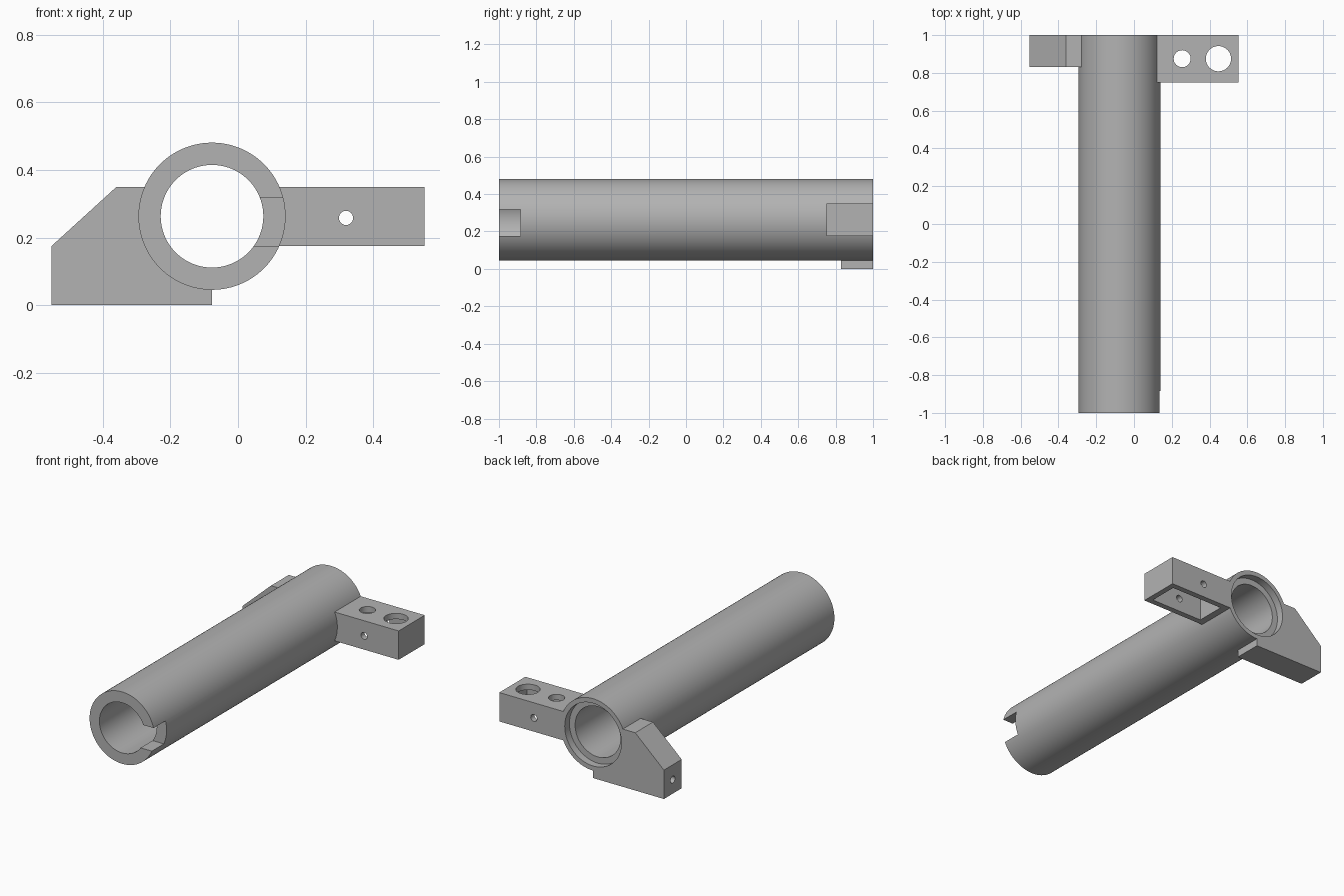
import bpy
import bmesh
from math import pi
from mathutils import Matrix, Vector

default = bpy.data.objects.get("Cube")
if default:
    bpy.data.objects.remove(default, do_unlink=True)

grey = bpy.data.materials.new("plain grey")
grey.use_nodes = True
grey.diffuse_color = (0.45, 0.45, 0.45, 1)
grey.node_tree.nodes["Principled BSDF"].inputs["Base Color"].default_value = (0.45, 0.45, 0.45, 1)

TUBE_X, TUBE_Z = -0.077, 0.263
OUTER, BORE, RECESS = 0.218, 0.152, 0.19


def finish(bm, name):
    bmesh.ops.recalc_face_normals(bm, faces=bm.faces)
    mesh = bpy.data.meshes.new(name)
    bm.to_mesh(mesh)
    bm.free()
    mesh.materials.append(grey)
    obj = bpy.data.objects.new(name, mesh)
    bpy.context.scene.collection.objects.link(obj)
    return obj


def box(name, low, high):
    low, high = Vector(low), Vector(high)
    bm = bmesh.new()
    bmesh.ops.create_cube(bm, size=1, matrix=Matrix.Translation((low + high) / 2)
                          @ Matrix.Diagonal((high - low).to_4d()))
    return finish(bm, name)


def rod(name, center, radius, length, axis, sides=32):
    turn = {"X": Matrix.Rotation(pi / 2, 4, "Y"),
            "Y": Matrix.Rotation(pi / 2, 4, "X"),
            "Z": Matrix.Identity(4)}[axis]
    bm = bmesh.new()
    bmesh.ops.create_cone(bm, cap_ends=True, segments=sides, radius1=radius, radius2=radius,
                          depth=length, matrix=Matrix.Translation(center) @ turn)
    return finish(bm, name)


def prism(name, outline, y_front, y_back):
    bm = bmesh.new()
    face = bm.faces.new([bm.verts.new((x, y_front, z)) for x, z in outline])
    moved = bmesh.ops.extrude_face_region(bm, geom=[face])["geom"]
    bmesh.ops.translate(bm, vec=(0, y_back - y_front, 0),
                        verts=[v for v in moved if isinstance(v, bmesh.types.BMVert)])
    return finish(bm, name)


def combine(target, tool, operation):
    tool.hide_render = True
    mod = target.modifiers.new(tool.name, "BOOLEAN")
    mod.operation, mod.solver, mod.object = operation, "EXACT", tool
    bpy.context.view_layer.objects.active = target
    bpy.ops.object.modifier_apply(modifier=mod.name)
    bpy.data.objects.remove(tool, do_unlink=True)


# Tube with its two side mounts
body = rod("tube_with_mounts", (TUBE_X, 0, TUBE_Z), OUTER, 2, "Y", 96)
block = box("side_block", (0.085, 0.75, 0.175), (0.552, 1, 0.35))
bracket = prism("side_bracket", [(-0.552, 0), (TUBE_X, 0), (TUBE_X, 0.35),
                                 (-0.36, 0.35), (-0.552, 0.175)], 0.83, 1)

# Open pocket under the block, with holes through its top and sides
cuts = [
    box("block_pocket", (0.165, 0.785, 0.1), (0.518, 0.965, 0.315)),
    rod("small_top_hole", (0.255, 0.875, 0.35), 0.045, 0.2, "Z"),
    rod("large_top_hole", (0.447, 0.875, 0.35), 0.067, 0.2, "Z"),
    rod("cross_hole", (0.32, 0.875, 0.258), 0.021, 0.4, "Y"),
]
for cut in cuts:
    combine(block, cut, "DIFFERENCE")

# Screw hole in the end of the bracket
combine(bracket, rod("bracket_hole", (-0.5, 0.915, 0.085), 0.021, 0.3, "X"), "DIFFERENCE")

for part in (block, bracket):
    combine(body, part, "UNION")

# Bore, rear recess and front notch
cuts = [
    rod("bore", (TUBE_X, 0, TUBE_Z), BORE, 2.2, "Y", 96),
    rod("rear_recess", (TUBE_X, 1, TUBE_Z), RECESS, 0.09, "Y", 96),
    box("front_notch", (TUBE_X, -1.1, 0.175), (0.3, -0.885, 0.318)),
]
for cut in cuts:
    combine(body, cut, "DIFFERENCE")

bpy.ops.object.select_all(action="DESELECT")
body.select_set(True)
bpy.context.view_layer.objects.active = body
bpy.ops.object.shade_smooth_by_angle(angle=pi / 6)
